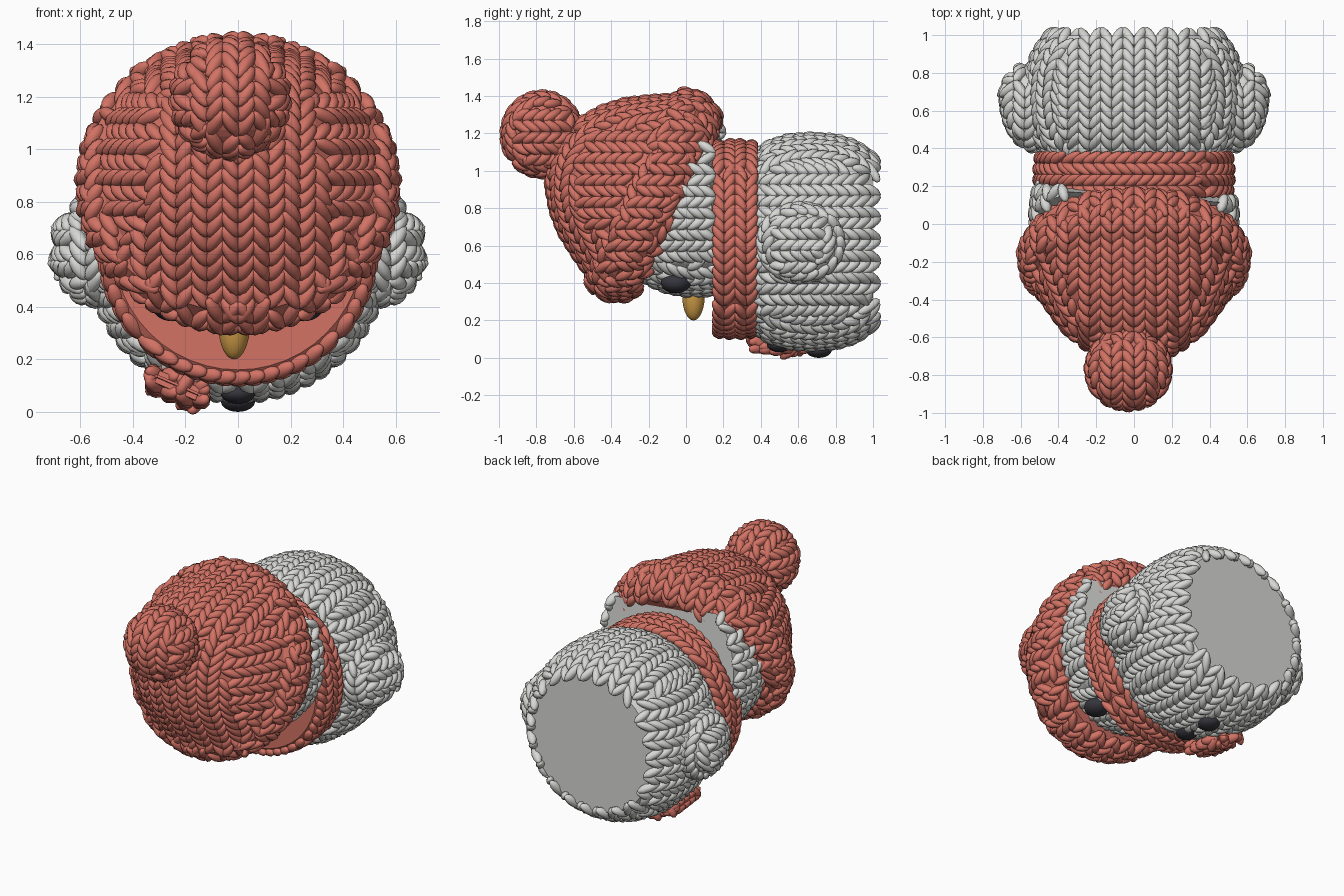
import bpy, bmesh, math
from mathutils import Vector, Matrix
from mathutils.bvhtree import BVHTree

cube = bpy.data.objects.get("Cube")
if cube:
    bpy.data.objects.remove(cube)


def material(name, rgb):
    m = bpy.data.materials.new(name)
    m.use_nodes = True
    m.diffuse_color = (*rgb, 1)
    bsdf = m.node_tree.nodes["Principled BSDF"]
    bsdf.inputs["Base Color"].default_value = (*rgb, 1)
    bsdf.inputs["Roughness"].default_value = 0.8
    return m


RED = material("coral red yarn", (0.65, 0.17, 0.13))
WHITE = material("off white yarn", (0.68, 0.68, 0.66))
BLACK = material("charcoal", (0.035, 0.035, 0.045))
ORANGE = material("carrot orange", (0.6, 0.32, 0.06))

X, Y, Z = (Vector(v) for v in ((1, 0, 0), (0, 1, 0), (0, 0, 1)))
COLUMN, ROW = 0.115, 0.055
# Stitch columns per projection axis: (axis, across the columns, along the columns)
UPRIGHT = ((X, Z, Y), (Y, X, Z), (Z, X, Y))
AROUND = ((X, Y, Z), (Z, Y, X))


def frame(a, b, c, origin):
    m = Matrix((a, b, c)).transposed().to_4x4()
    m.translation = origin
    return m


def lathe(profile, origin, axis, segments=48):
    """Solid of revolution from (distance along axis, radius) points."""
    bm = bmesh.new()
    verts = [bm.verts.new((r, 0, a)) for a, r in profile]
    edges = [bm.edges.new(pair) for pair in zip(verts, verts[1:])]
    bmesh.ops.spin(bm, geom=verts + edges, axis=Z, cent=(0, 0, 0),
                   angle=math.tau, steps=segments, use_merge=True)
    bmesh.ops.remove_doubles(bm, verts=bm.verts, dist=0.0001)
    bm.transform(frame(X, axis.cross(X), axis, Vector(origin)))
    bmesh.ops.recalc_face_normals(bm, faces=bm.faces)
    return bm


def ellipsoid(center, radii, tilt=0.0, u=32, v=20):
    bm = bmesh.new()
    bmesh.ops.create_uvsphere(bm, u_segments=u, v_segments=v, radius=1)
    bm.transform(Matrix.Translation(center) @ Matrix.Rotation(tilt, 4, "Z")
                 @ Matrix.Diagonal((*radii, 1)))
    return bm


def cut(bm, point, normal):
    """Slice away the side the normal points to and close the hole."""
    bmesh.ops.bisect_plane(bm, geom=bm.verts[:] + bm.edges[:] + bm.faces[:],
                           plane_co=point, plane_no=normal, clear_outer=True)
    bmesh.ops.holes_fill(bm, edges=[e for e in bm.edges if e.is_boundary], sides=0)
    bmesh.ops.recalc_face_normals(bm, faces=bm.faces)


def add_object(name, verts, faces, mat, flat_count=0):
    mesh = bpy.data.meshes.new(name)
    mesh.from_pydata(verts, [], faces)
    mesh.materials.append(mat)
    for i, p in enumerate(mesh.polygons):
        p.use_smooth = i >= flat_count
    ob = bpy.data.objects.new(name, mesh)
    bpy.context.collection.objects.link(ob)
    return ob


def mesh_data(bm):
    bm.verts.index_update()
    return [v.co.copy() for v in bm.verts], [[v.index for v in f.verts] for f in bm.faces]


LEAF_VERTS, LEAF_FACES = mesh_data(ellipsoid((0, 0, 0), (1, 1, 1), u=8, v=6))


def knit(name, bm, mat, flow=UPRIGHT, caps=(), shift=0.0):
    """Cover a core with V stitches projected along the axes; leave flat caps bare."""
    tree = BVHTree.FromBMesh(bm)
    verts, faces = mesh_data(bm)
    core_faces = len(faces)
    lo = Vector([min(v[i] for v in verts) for i in range(3)])
    hi = Vector([max(v[i] for v in verts) for i in range(3)])

    def steps(direction, size, offset):
        first = math.floor((lo.dot(direction) - offset) / size)
        last = math.ceil((hi.dot(direction) - offset) / size)
        return [offset + size * i for i in range(first, last + 1)]

    def stitch(hit, normal, along):
        side = normal.cross(along).normalized()
        length = min(along.length, 0.075)
        along = along.normalized()
        m = frame(side * 0.027, normal * 0.031, along * length, hit + normal * 0.003)
        base = len(verts)
        verts.extend(m @ v for v in LEAF_VERTS)
        faces.extend([base + i for i in f] for f in LEAF_FACES)

    for axis, across, run in flow:
        for sign in (1, -1):
            for u in steps(across, COLUMN, shift):
                for v in steps(run, ROW, 0):
                    for half in (1, -1):
                        start = across * (u + half * COLUMN / 4) + run * v + axis * sign * 4
                        hit, n, _, _ = tree.ray_cast(start, axis * -sign)
                        if hit is None or any(n.dot(c) > 0.995 for c in caps):
                            continue
                        facing = n.dot(axis) * sign
                        if facing < max(abs(n.dot(o[0])) for o in flow) - 0.001:
                            continue
                        slant = across * half * 0.03 + run * 0.047
                        stitch(hit, n, slant - axis * (slant.dot(n) / n.dot(axis)))
    bm.free()
    return add_object(name, verts, faces, mat, core_faces)


def plain(name, bm, mat):
    verts, faces = mesh_data(bm)
    bm.free()
    return add_object(name, verts, faces, mat)


# Body with a flat base
body = lathe([(0.3, 0), (0.3, 0.40), (0.38, 0.475), (0.45, 0.52), (0.55, 0.55),
              (0.67, 0.56), (0.8, 0.55), (0.9, 0.52), (0.96, 0.48), (0.998, 0.45),
              (0.998, 0)], (0, 0, 0.62), Y)
knit("body", body, WHITE, caps=(Y, -Y))

# Arms
for side, name in ((1, "left_arm"), (-1, "right_arm")):
    arm = ellipsoid((side * 0.55, 0.615, 0.615), (0.13, 0.215, 0.19), -side * 0.2)
    knit(name, arm, WHITE)

# Scarf ring and hanging tail
ring = lathe([(0.15, 0), (0.15, 0.475), (0.17, 0.50), (0.26, 0.51), (0.355, 0.50),
              (0.37, 0.47), (0.37, 0)], (0, 0, 0.635), Y)
knit("scarf", ring, RED, flow=AROUND, caps=(Y, -Y), shift=0.205)

tail = bmesh.new()
bmesh.ops.create_cube(tail, size=1)
tail.transform(Matrix.Translation((-0.235, 0.47, 0.09)) @ Matrix.Rotation(0.41, 4, "Y")
               @ Matrix.Rotation(-0.1, 4, "X") @ Matrix.Diagonal((0.21, 0.28, 0.05, 1)))
bmesh.ops.bevel(tail, geom=tail.edges[:], offset=0.02, segments=2, affect="EDGES")
knit("scarf_tail", tail, RED)

# Head: a ball sliced at the neck and at the hat opening
hat_axis = Vector((0, -0.9, 0.435)).normalized()
hat_base = Vector((0, -0.043, 0.80))
neck = Vector((0.08, 1, 0.08)).normalized()
head = ellipsoid((0, 0.05, 0.88), (0.53, 0.53, 0.53))
cut(head, (0, 0.15, 1.17), neck)
cut(head, hat_base + hat_axis * 0.01, hat_axis)
knit("head", head, WHITE, caps=(neck, hat_axis))

# Hat with a thick rolled brim
hat = lathe([(0, 0), (0, 0.49), (0.05, 0.555), (0.14, 0.595), (0.23, 0.575), (0.275, 0.52),
             (0.39, 0.455), (0.50, 0.385), (0.59, 0.30), (0.67, 0.19), (0.715, 0.08),
             (0.725, 0)], hat_base, hat_axis)
knit("hat", hat, RED, caps=(-hat_axis,))
knit("hat_pompom", ellipsoid((-0.03, -0.77, 1.195), (0.205, 0.195, 0.208)), RED)

# Face and buttons
plain("nose", ellipsoid((-0.015, 0.04, 0.33), (0.06, 0.06, 0.13)), ORANGE)
for side, name in ((1, "left_eye"), (-1, "right_eye")):
    plain(name, ellipsoid((side * 0.25, -0.055, 0.40), (0.075, 0.08, 0.055)), BLACK)
for name, y, z in (("upper_button", 0.5, 0.07), ("lower_button", 0.71, 0.04)):
    plain(name, ellipsoid((0, y, z), (0.065, 0.068, 0.04)), BLACK)
